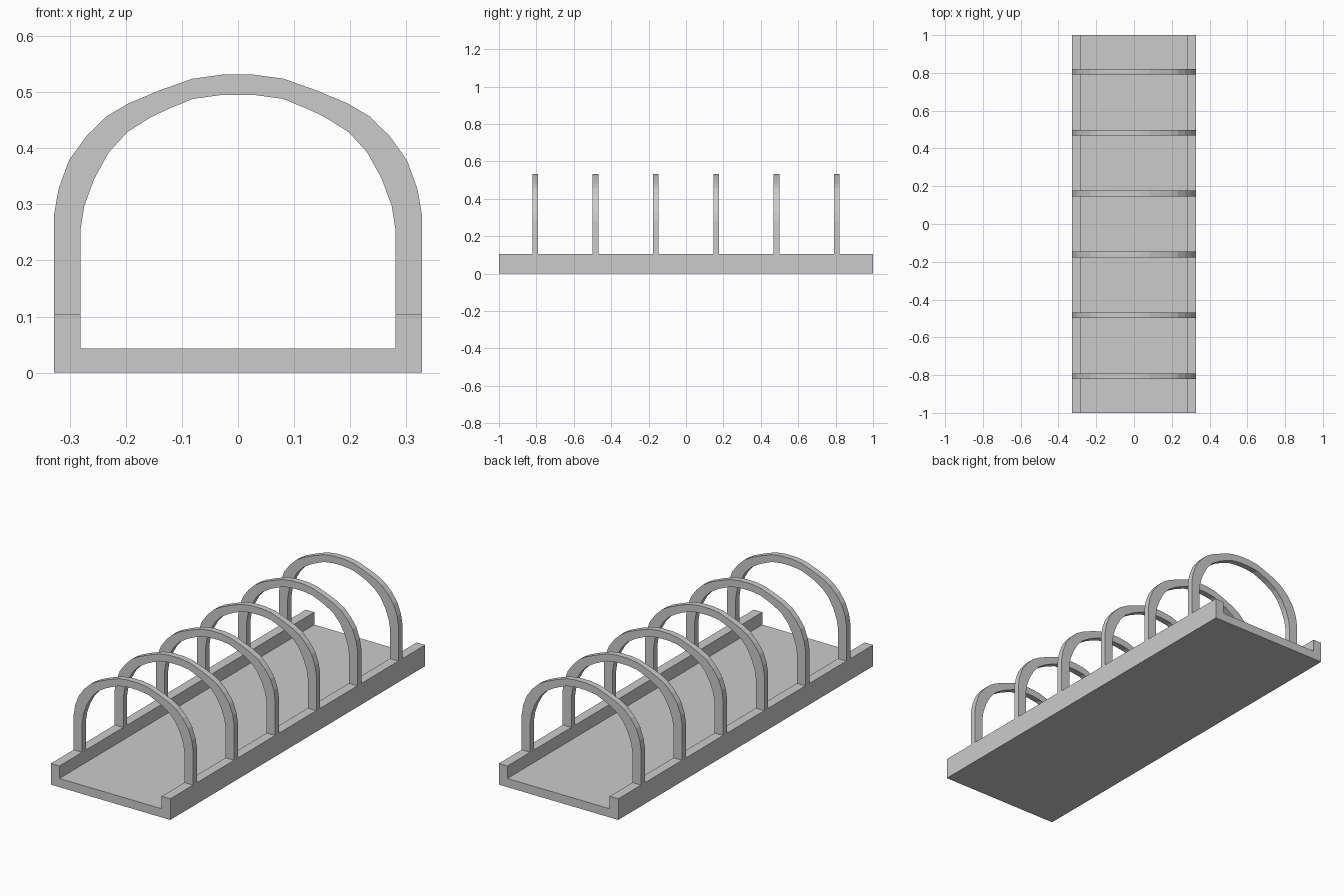
import bpy, bmesh

if "Cube" in bpy.data.objects:
    bpy.data.objects.remove(bpy.data.objects["Cube"])

W, INNER, CURB, FLOOR = 0.328, 0.281, 0.105, 0.043


def strip_solid(name, outer, inner, y, depth):
    """Solid band between two matching right-half outlines, mirrored in x."""
    outer = outer + [(-x, z) for x, z in reversed(outer)]
    inner = inner + [(-x, z) for x, z in reversed(inner)]
    bm = bmesh.new()
    rings = []
    for (ox, oz), (ix, iz) in zip(outer, inner):
        rings.append([bm.verts.new(p) for p in (
            (ox, y - depth / 2, oz), (ix, y - depth / 2, iz),
            (ix, y + depth / 2, iz), (ox, y + depth / 2, oz))])
    for a, b in zip(rings, rings[1:]):
        for i in range(4):
            j = (i + 1) % 4
            bm.faces.new((a[i], a[j], b[j], b[i]))
    bm.faces.new(rings[0])
    bm.faces.new(rings[-1])
    bmesh.ops.recalc_face_normals(bm, faces=bm.faces)
    mesh = bpy.data.meshes.new(name)
    bm.to_mesh(mesh)
    bm.free()
    obj = bpy.data.objects.new(name, mesh)
    bpy.context.collection.objects.link(obj)
    return obj


# Channel-shaped base: floor with a raised curb along each side
strip_solid("base_channel",
            [(W, CURB), (W, 0)],
            [(INNER, CURB), (INNER, FLOOR)], 0, 2.0)

# Arched hoops standing on the curbs
hoop_outer = [(W, CURB), (W, 0.28), (0.32, 0.327), (0.301, 0.379),
              (0.27, 0.422), (0.234, 0.457), (0.195, 0.48),
              (0.14, 0.503), (0.081, 0.524), (0.029, 0.531)]
hoop_inner = [(INNER, CURB), (INNER, 0.253), (0.274, 0.297), (0.256, 0.346),
              (0.23, 0.393), (0.197, 0.429), (0.154, 0.456),
              (0.122, 0.471), (0.08, 0.488), (0.029, 0.495)]
for i in range(6):
    strip_solid(f"hoop_{i + 1}", hoop_outer, hoop_inner,
                (i - 2.5) * 0.3225, 0.03)
